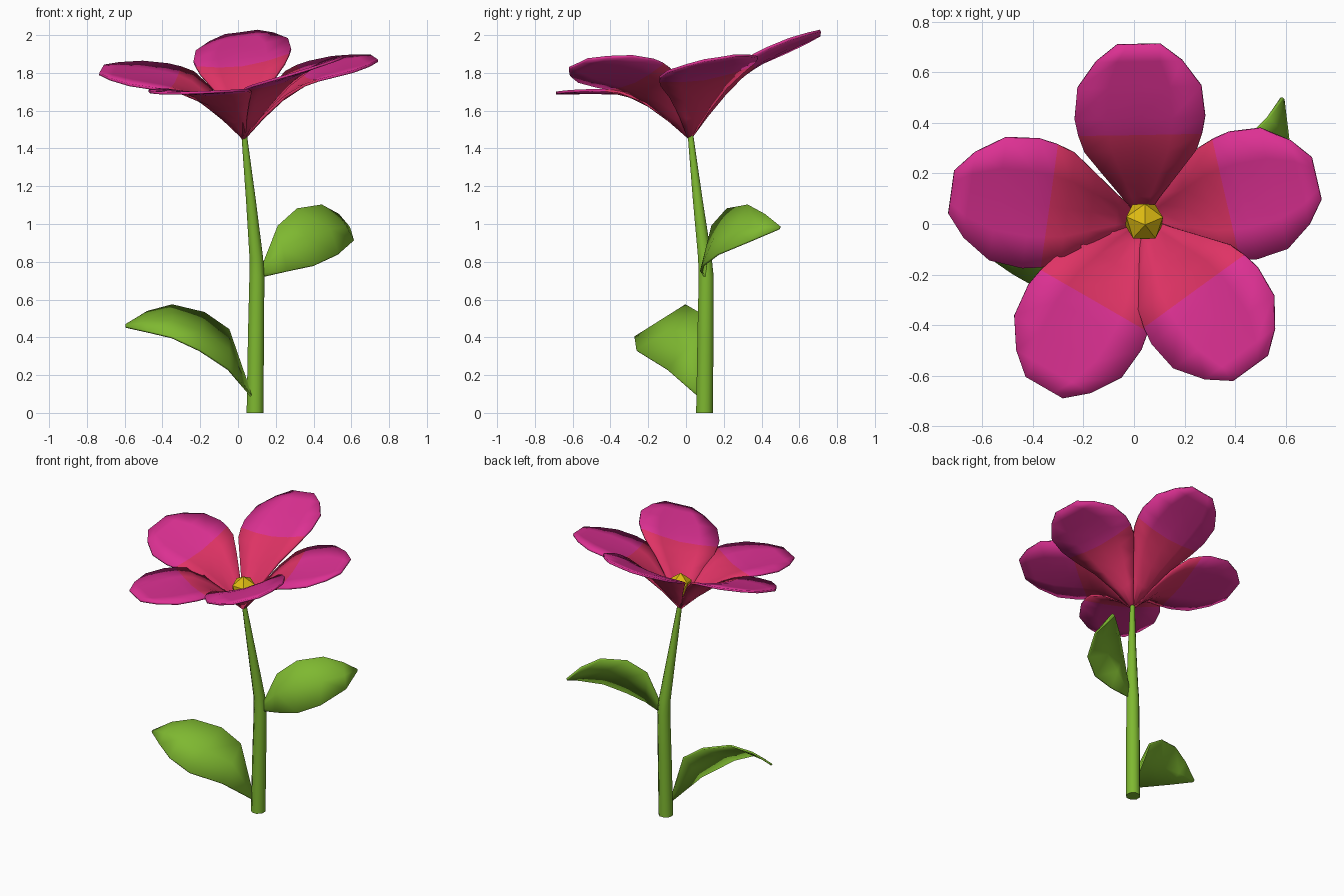
import bpy, math
from mathutils import Vector

if "Cube" in bpy.data.objects:
    bpy.data.objects.remove(bpy.data.objects["Cube"])


def material(name, rgb):
    m = bpy.data.materials.new(name)
    m.diffuse_color = (*rgb, 1)
    m.use_nodes = True
    m.node_tree.nodes["Principled BSDF"].inputs["Base Color"].default_value = m.diffuse_color
    return m


GREEN = material("leaf green", (0.21, 0.48, 0.03))
PINK = material("magenta pink", (0.72, 0.03, 0.29))
CRIMSON = material("crimson", (0.74, 0.033, 0.13))
YELLOW = material("yellow", (0.72, 0.49, 0.006))


def mesh_object(name, verts, faces, mats, thickness=0.0, angle=40):
    me = bpy.data.meshes.new(name)
    me.from_pydata(verts, [], faces)
    ob = bpy.data.objects.new(name, me)
    bpy.context.collection.objects.link(ob)
    for m in mats:
        me.materials.append(m)
    if thickness:
        s = ob.modifiers.new("thickness", 'SOLIDIFY')
        s.thickness = thickness
        s.offset = 0
    bpy.ops.object.select_all(action='DESELECT')
    bpy.context.view_layer.objects.active = ob
    ob.select_set(True)
    bpy.ops.object.shade_smooth_by_angle(angle=math.radians(angle))
    return ob


def grid_faces(rows, cols):
    return [(r * cols + c, r * cols + c + 1, (r + 1) * cols + c + 1, (r + 1) * cols + c)
            for r in range(rows - 1) for c in range(cols - 1)]


def interp(table, x):
    for (x0, y0), (x1, y1) in zip(table, table[1:]):
        if x <= x1:
            break
    return y0 + (y1 - y0) * (x - x0) / (x1 - x0)


# Stem: tapered tube along a bent path (x, y, z, radius)
N = 8
path = [(.09, .098, 0, .048), (.095, .103, .4, .046), (.1, .107, .72, .043),
        (.097, .1, .82, .039), (.068, .062, 1.13, .028), (.033, .024, 1.47, .016)]
verts = [(x + r * math.cos(math.tau * (i + .5) / N), y + r * math.sin(math.tau * (i + .5) / N), z)
         for x, y, z, r in path for i in range(N)]
faces = [(k * N + i, k * N + (i + 1) % N, (k + 1) * N + (i + 1) % N, (k + 1) * N + i)
         for k in range(len(path) - 1) for i in range(N)]
faces += [tuple(reversed(range(N))), tuple(range((len(path) - 1) * N, len(path) * N))]
mesh_object("stem", verts, faces, [GREEN], angle=50)


# Leaves: surface between an upper and a lower edge, sagging a little in the middle
def leaf(name, upper, lower):
    verts = []
    for a, b in zip(upper, lower):
        a, b = Vector(a), Vector(b)
        verts += [a, (a + b) / 2, b]
    mesh_object(name, verts, grid_faces(len(upper), 3), [GREEN], 0.012)


leaf("right_leaf",
     [(.12, .1, .76), (.21, .14, .99), (.31, .22, 1.08), (.44, .33, 1.1), (.53, .42, 1.05), (.585, .5, .985)],
     [(.13, .1, .72), (.26, .08, .75), (.4, .09, .78), (.53, .17, .84), (.61, .34, .91), (.59, .495, .975)])
leaf("left_leaf",
     [(.06, .08, .12), (-.05, .1, .44), (-.18, .07, .53), (-.35, 0, .57), (-.48, -.055, .535), (-.595, -.105, .465)],
     [(.07, .06, .09), (-.05, -.1, .23), (-.2, -.26, .33), (-.35, -.27, .4), (-.48, -.195, .43), (-.595, -.115, .455)])

# Petals: one outline (distance, half width) over a shared cup profile, each tilted its own way
APEX = (.03, .02, 1.45)
CUP = [(0, 0), (.1, .11), (.2, .205), (.3, .28), (.4, .325), (.5, .35), (.72, .395), (.85, .42)]
OUTLINE = [(0, .012), (.1, .079), (.2, .155), (.29, .222), (.36, .245), (.43, .258),
           (.56, .245), (.67, .17), (.74, .085)]
CRIMSON_ROWS = 4


def petal(name, degrees, length, slope_x, slope_y):
    ca, sa = math.cos(math.radians(degrees)), math.sin(math.radians(degrees))
    verts = []
    for u, w in OUTLINE:
        u *= length / .74
        for t in (-1, -.5, 0, .5, 1):
            v = t * w
            x, y = u * ca - v * sa, u * sa + v * ca
            z = interp(CUP, math.hypot(u, v)) + slope_x * x + slope_y * y
            verts.append((APEX[0] + x, APEX[1] + y, APEX[2] + z))
    faces = [f[::-1] for f in grid_faces(len(OUTLINE), 5)]
    ob = mesh_object(name, verts, faces, [PINK, CRIMSON], 0.014)
    # crimson throat, pink outside
    for i, p in enumerate(ob.data.polygons):
        p.material_index = 1 if i // 4 < CRIMSON_ROWS else 0


petal("back_petal", 91, .69, .13, .25)
petal("right_petal", 13, .71, .0125, .163)
petal("front_right_petal", -54, .73, .22, .16)
petal("front_left_petal", -120, .77, .1, .185)
petal("left_petal", 172, .76, .084, .24)

# Flower centre: low-poly faceted bud
bpy.ops.mesh.primitive_ico_sphere_add(subdivisions=1, radius=.085, location=(.04, .01, 1.6),
                                      rotation=(.15, 0, .3))
bud = bpy.context.object
bud.name = "flower_centre"
bud.scale = (1, 1, 1.1)
bud.data.materials.append(YELLOW)
